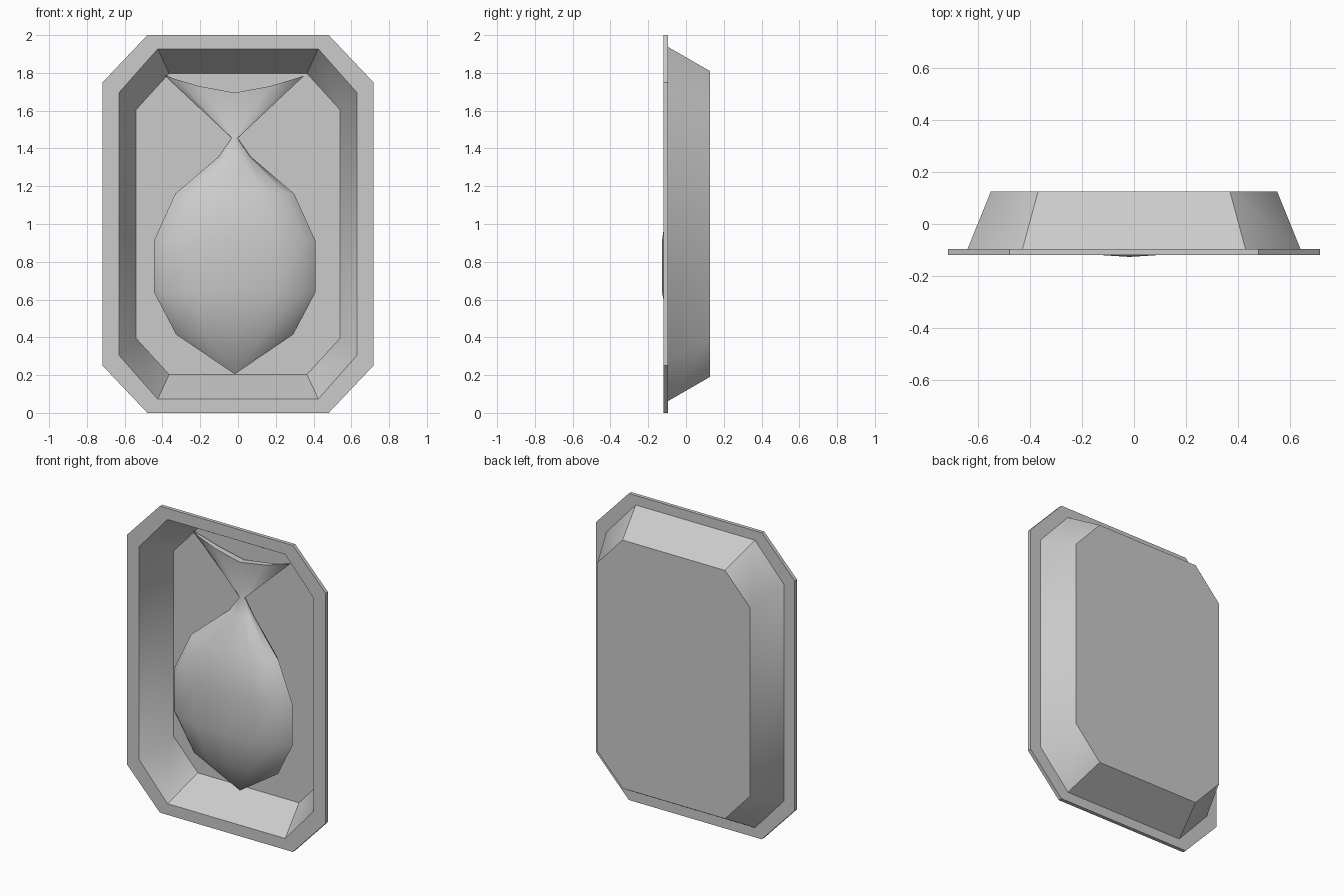
import bpy, bmesh, math

if "Cube" in bpy.data.objects:
    bpy.data.objects.remove(bpy.data.objects["Cube"])


def finish(bm, name, angle):
    bmesh.ops.recalc_face_normals(bm, faces=bm.faces)
    mesh = bpy.data.meshes.new(name)
    bm.to_mesh(mesh)
    bm.free()
    ob = bpy.data.objects.new(name, mesh)
    bpy.context.collection.objects.link(ob)
    bpy.ops.object.select_all(action='DESELECT')
    ob.select_set(True)
    bpy.context.view_layer.objects.active = ob
    bpy.ops.object.shade_smooth_by_angle(angle=math.radians(angle))
    return ob


def bridge(bm, a, b):
    n = len(a)
    for i in range(n):
        j = (i + 1) % n
        bm.faces.new((a[i], a[j], b[j], b[i]))


# Tray: chamfered-rectangle loops from the inner floor, over the rim, to the back
# (half width, chamfer start x, half height, chamfer start z, y)
tray_loops = [
    (0.54, 0.365, 0.797, 0.605, 0.108),
    (0.63, 0.425, 0.927, 0.695, -0.12),
    (0.717, 0.48, 1.0, 0.75, -0.12),
    (0.717, 0.48, 1.0, 0.75, -0.096),
    (0.642, 0.43, 0.938, 0.705, -0.096),
    (0.552, 0.37, 0.81, 0.613, 0.126),
]
bm = bmesh.new()
rings = []
for w, cx, h, cz, y in tray_loops:
    pts = [(w, -cz), (w, cz), (cx, h), (-cx, h), (-w, cz), (-w, -cz), (-cx, -h), (cx, -h)]
    rings.append([bm.verts.new((x, y, z + 1)) for x, z in pts])
for a, b in zip(rings, rings[1:]):
    bridge(bm, a, b)
bm.faces.new(rings[0])
bm.faces.new(rings[-1])
finish(bm, "tray", 40)

# Fish: oval sections stacked from nose to tail
# (z, half width, half depth, centre y)
N = 12
CX = -0.0175
sections = [
    (0.415, 0.31, 0.08, -0.005),
    (0.64, 0.428, 0.102, -0.025),
    (0.91, 0.428, 0.102, -0.025),
    (1.16, 0.315, 0.085, -0.008),
    (1.355, 0.087, 0.04, 0.06),
    (1.455, 0.017, 0.02, 0.07),
    (1.695, 0.368, 0.022, 0.065),
]
bm = bmesh.new()
rings = []
for k, (z, w, d, cy) in enumerate(sections):
    tail = k == len(sections) - 1
    ring = []
    for i in range(N):
        t = 2 * math.pi * i / N
        c, s = math.cos(t), math.sin(t)
        lift = 0.09 * abs(c) ** 1.4 if tail else 0
        lean = -0.02 * c if tail else 0
        ring.append(bm.verts.new((CX + w * c, cy + d * s + lean, z + lift)))
    rings.append(ring)
for a, b in zip(rings, rings[1:]):
    bridge(bm, a, b)
nose = bm.verts.new((CX, 0.045, 0.205))
for i in range(N):
    bm.faces.new((nose, rings[0][i], rings[0][(i + 1) % N]))
# Tail edge closed by a strip from front to back
end = rings[-1]
for i in range(N // 2):
    quad = [end[i], end[i + 1], end[(N - i - 1) % N], end[(N - i) % N]]
    bm.faces.new(list(dict.fromkeys(quad)))
finish(bm, "fish", 50)
